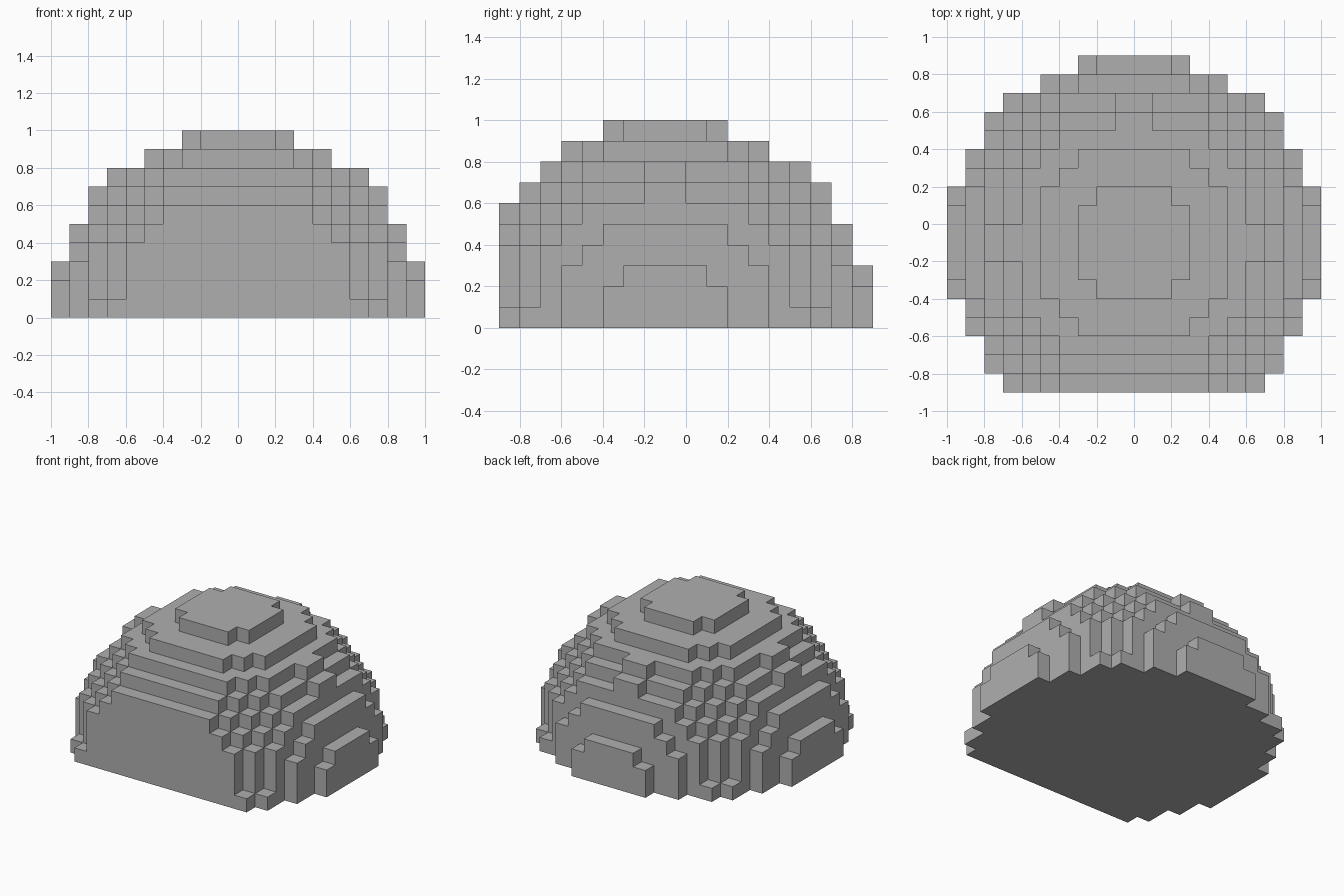
import bpy
import bmesh
from mathutils import Vector

cube = bpy.data.objects.get("Cube")
if cube:
    bpy.data.objects.remove(cube, do_unlink=True)

CELL = 0.1        # edge of one block
RADIUS = 10       # dome radius in blocks
FRONT = -8        # flat front cut, in blocks from the dome centre
CENTRE_Y = -0.1   # dome centre


def filled(cell):
    """A block belongs to the dome if its middle lies in the cut sphere."""
    x, y, z = (c + 0.5 for c in cell)
    if z < 0 or y < FRONT:
        return False
    if z - y >= 14:          # trims the upper front edge
        return False
    return x * x + y * y + z * z <= RADIUS * RADIUS


# Stone colour
stone = bpy.data.materials.new("stone grey")
stone.use_nodes = True
colour = (0.43, 0.43, 0.43, 1)
stone.diffuse_color = colour
stone.node_tree.nodes["Principled BSDF"].inputs["Base Color"].default_value = colour

# Dome skin: only the block sides that face open air
bm = bmesh.new()
corners = {}


def corner(p):
    key = tuple(round(c) for c in p)
    if key not in corners:
        corners[key] = bm.verts.new(
            (key[0] * CELL, key[1] * CELL + CENTRE_Y, key[2] * CELL))
    return corners[key]


span = range(-RADIUS, RADIUS)
for cell in ((x, y, z) for x in span for y in span for z in range(RADIUS)):
    if not filled(cell):
        continue
    middle = Vector(cell) + Vector((0.5, 0.5, 0.5))
    for axis in range(3):
        for sign in (-1, 1):
            n = Vector((0, 0, 0))
            n[axis] = sign
            if filled(tuple(Vector(cell) + n)):
                continue
            u = Vector((0, 0, 0))
            u[(axis + 1) % 3] = 0.5
            v = n.cross(u)
            mid = middle + n * 0.5
            bm.faces.new([corner(mid + a * u + b * v)
                          for a, b in ((-1, -1), (1, -1), (1, 1), (-1, 1))])

bmesh.ops.recalc_face_normals(bm, faces=bm.faces[:])
mesh = bpy.data.meshes.new("block_dome")
bm.to_mesh(mesh)
bm.free()
mesh.materials.append(stone)
dome = bpy.data.objects.new("block_dome", mesh)
bpy.context.collection.objects.link(dome)
